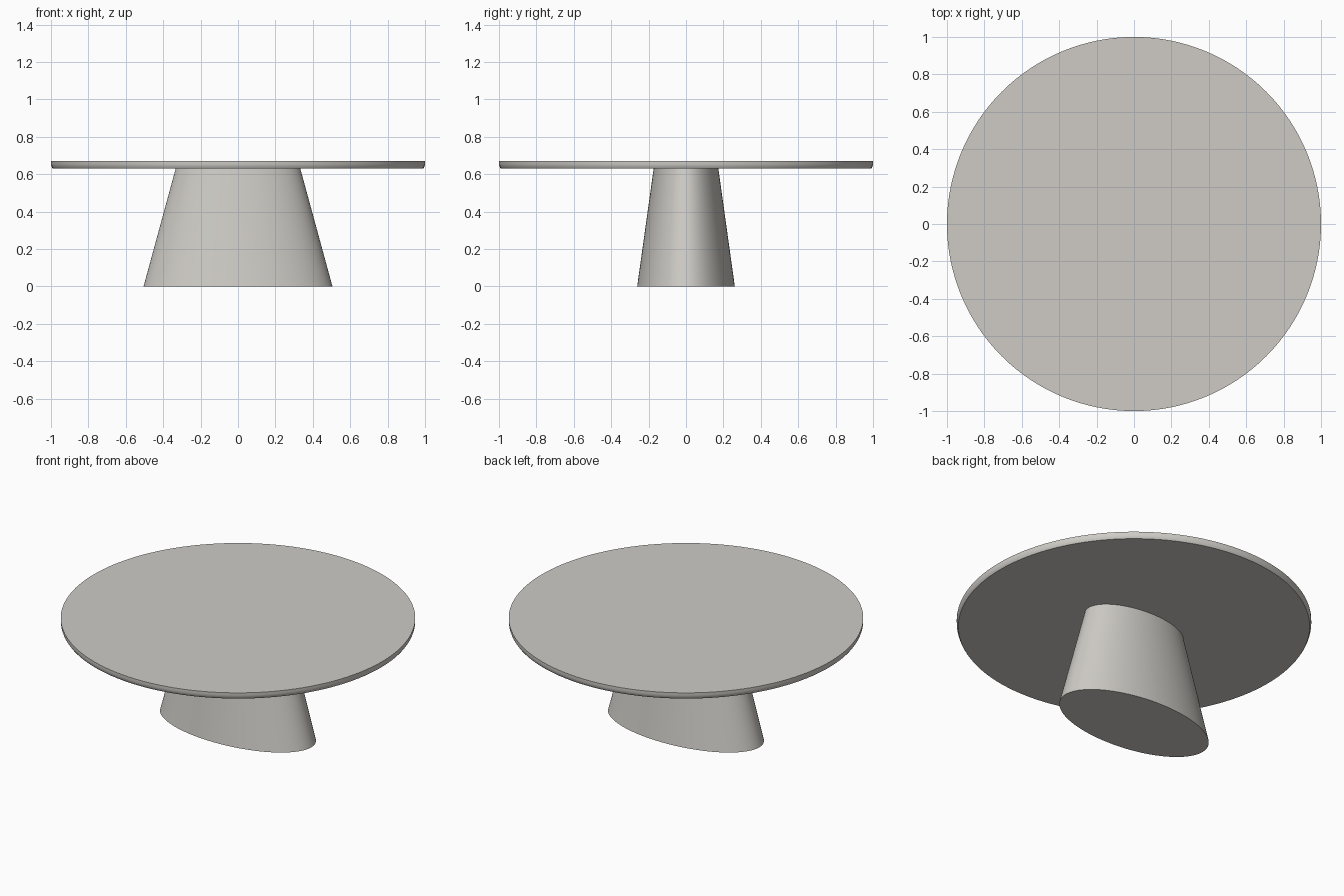
import bpy
import math

if "Cube" in bpy.data.objects:
    bpy.data.objects.remove(bpy.data.objects["Cube"])

SEGS = 128
mat = bpy.data.materials.new("warm_grey")
mat.diffuse_color = (0.62, 0.60, 0.565, 1.0)
mat.use_nodes = True
mat.node_tree.nodes["Principled BSDF"].inputs["Base Color"].default_value = mat.diffuse_color


def loft(name, rings):
    """Closed solid from stacked elliptical rings (rx, ry, z)."""
    verts, faces = [], []
    for rx, ry, z in rings:
        for i in range(SEGS):
            a = 2 * math.pi * i / SEGS
            verts.append((rx * math.cos(a), ry * math.sin(a), z))
    for r in range(len(rings) - 1):
        for i in range(SEGS):
            j = (i + 1) % SEGS
            lo, hi = r * SEGS, (r + 1) * SEGS
            faces.append((lo + i, lo + j, hi + j, hi + i))
    faces.append(tuple(reversed(range(SEGS))))
    top = (len(rings) - 1) * SEGS
    faces.append(tuple(range(top, top + SEGS)))
    me = bpy.data.meshes.new(name)
    me.from_pydata(verts, [], faces)
    me.materials.append(mat)
    ob = bpy.data.objects.new(name, me)
    bpy.context.collection.objects.link(ob)
    bpy.ops.object.select_all(action='DESELECT')
    ob.select_set(True)
    bpy.context.view_layer.objects.active = ob
    bpy.ops.object.shade_smooth_by_angle(angle=math.radians(35))
    return ob


# Tapered oval pedestal
loft("pedestal", [(0.505, 0.261, 0.0), (0.333, 0.173, 0.63)])

# Round top, edge eased inward toward the underside
loft("table_top", [(r, r, z) for r, z in
                   [(0.991, 0.63), (0.996, 0.638), (0.999, 0.647), (1.0, 0.655), (1.0, 0.67)]])
